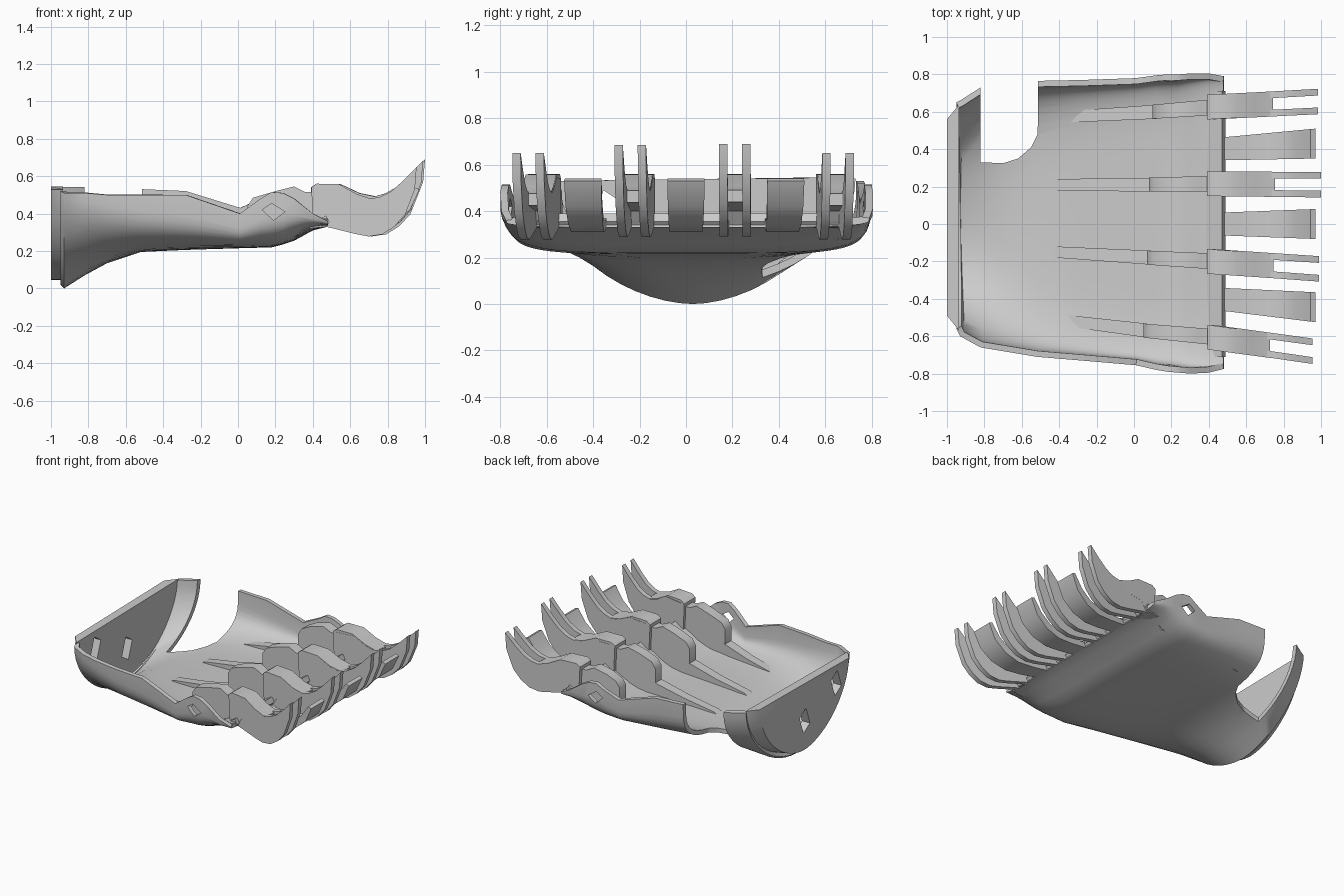
import bpy, bmesh, math

if "Cube" in bpy.data.objects:
    bpy.data.objects.remove(bpy.data.objects["Cube"])


def finish(name, bm, recalc=True):
    if recalc:
        bmesh.ops.recalc_face_normals(bm, faces=bm.faces)
    me = bpy.data.meshes.new(name)
    bm.to_mesh(me)
    bm.free()
    ob = bpy.data.objects.new(name, me)
    bpy.context.collection.objects.link(ob)
    return ob


def prism(name, ring_a, ring_b):
    """Solid between two matching outlines."""
    bm = bmesh.new()
    a = [bm.verts.new(p) for p in ring_a]
    b = [bm.verts.new(p) for p in ring_b]
    n = len(a)
    bm.faces.new(a)
    bm.faces.new(b[::-1])
    for i in range(n):
        bm.faces.new((a[i], b[i], b[(i + 1) % n], a[(i + 1) % n]))
    return finish(name, bm)


def plate(name, prof, y0, y1, w0, w1=None):
    """Side profile (x, z) given a width; centre and width vary along x."""
    w1 = w0 if w1 is None else w1
    xs = [p[0] for p in prof]
    lo, hi = min(xs), max(xs)

    def side(s):
        out = []
        for x, z in prof:
            t = (x - lo) / (hi - lo)
            out.append((x, y0 + (y1 - y0) * t + s * (w0 + (w1 - w0) * t) / 2, z))
        return out
    return prism(name, side(-1), side(1))


def apply_mods(ob):
    bpy.context.view_layer.objects.active = ob
    for m in list(ob.modifiers):
        bpy.ops.object.modifier_apply(modifier=m.name)


def cut(ob, cutter):
    cutter.hide_render = True
    m = ob.modifiers.new("cut", 'BOOLEAN')
    m.operation = 'DIFFERENCE'
    m.solver = 'EXACT'
    m.object = cutter
    apply_mods(ob)
    bpy.data.objects.remove(cutter)


def section(yl, yr, tl, tr, bot, n, steps=28):
    """Open U-shaped section: superellipse with exponent n."""
    out = []
    for j in range(steps + 1):
        a = math.pi * j / steps
        c, s = -math.cos(a), max(math.sin(a), 0)
        u = math.copysign(abs(c) ** (2 / n), c)
        v = s ** (2 / n)
        top = tl if c < 0 else tr
        if abs(c) < 1e-6:
            top = (tl + tr) / 2
        out.append(((yl + yr) / 2 + u * (yr - yl) / 2, top - v * (top - bot)))
    return out


# palm shell: x, left y, right y, left top, right top, bottom, squareness
stations = [
    (-.95, -.56, .65, .52, .54, .02, 1.8),
    (-.93, -.60, .66, .51, .54, .0, 1.8),
    (-.82, -.66, .73, .51, .54, .07, 2.0),
    (-.70, -.68, .74, .50, .53, .135, 2.5),
    (-.52, -.71, .765, .50, .53, .195, 3.5),
    (-.28, -.73, .77, .50, .52, .206, 4.5),
    (.01, -.755, .78, .40, .43, .215, 5.0),
    (.12, -.78, .795, .48, .48, .218, 5.0),
    (.18, -.79, .80, .515, .515, .22, 5.0),
    (.24, -.795, .80, .51, .51, .235, 5.0),
    (.30, -.80, .805, .48, .48, .255, 4.5),
    (.40, -.795, .805, .40, .41, .31, 4.0),
    (.48, -.775, .79, .36, .37, .33, 4.0)]
bm = bmesh.new()
rows = [[bm.verts.new((s[0], y, z)) for y, z in section(*s[1:])] for s in stations]
for r, q in zip(rows, rows[1:]):
    for j in range(len(r) - 1):
        bm.faces.new((r[j], r[j + 1], q[j + 1], q[j]))
shell = finish("palm_shell", bm, recalc=False)
sol = shell.modifiers.new("thickness", 'SOLIDIFY')
sol.thickness = .032
sol.offset = -1
apply_mods(shell)

# thumb opening and the two side strap eyelets
notch = [(-.82, 1), (-.82, .33), (-.70, .325), (-.62, .35), (-.55, .41), (-.515, .48), (-.51, 1)]
cut(shell, prism("notch_cutter", [(x, y, -1) for x, y in notch], [(x, y, 1) for x, y in notch]))
diamond = [(.13, .42), (.18, .455), (.25, .41), (.19, .365)]
cut(shell, plate("eyelet_cutter", diamond, 0, 0, 2.2))

# wrist end wall with two slots
wall_outline = section(-.49, .56, .53, .545, .045, 1.8)
wall = prism("wrist_end_wall", [(-1, y, z) for y, z in wall_outline],
             [(-.935, y + (y - .04) * .15, z) for y, z in wall_outline])
for yc, zc in ((-.34, .40), (.03, .26)):
    slot = [(-.06, -.04), (.015, -.09), (.06, .04), (-.015, .09)]
    cut(wall, prism("slot_cutter", [(-1.2, yc + y, zc + z) for y, z in slot],
                    [(-.8, yc + y, zc + z) for y, z in slot]))

# front lip of the palm
plate("front_lip", [(.38, .32), (.47, .33), (.49, .355), (.47, .39), (.38, .335)], 0, 0, 1.42)

# forked fingers: root y, tip y, tip x, tip height, arm start x, arm start y
fingers = [(.625, .655, .985, .65, .10, .60),
           (.215, .21, 1.0, .69, .08, .21),
           (-.20, -.24, .99, .685, .07, -.18),
           (-.605, -.68, .955, .65, .05, -.57)]
for i, (y0, y1, tx, tz, ax, ay) in enumerate(fingers, 1):
    k = (tx - .42) / .575

    def fit(prof):
        return [(.42 + (x - .42) * k, z + (tz - .69) * max(0, (x - .6) / .395)) for x, z in prof]
    blade = fit([(.42, .34), (.52, .32), (.65, .295), (.72, .29), (.80, .31), (.87, .36),
                 (.93, .43), (.985, .57), (.995, .69), (.92, .61), (.85, .545), (.79, .51),
                 (.72, .49), (.65, .505), (.57, .545), (.42, .54)])
    for s in (-1, 1):
        plate(f"finger_prong_{i}", blade, y0 + s * .048, y1 + s * .05, .036)
    cover = fit([(.40, .34), (.39, .54), (.42, .56), (.55, .557), (.65, .51), (.75, .49),
                 (.75, .44), (.65, .42), (.52, .40), (.48, .34)])
    plate(f"finger_cover_{i}", cover, y0, y0 + (y1 - y0) * .6, .132)
    # raised arm and low channel ridge leading back over the palm floor
    arm = [(ax, .24), (ax, .44), (ax + .03, .485), (.20, .52), (.30, .545), (.36, .515),
           (.43, .515), (.43, .345), (.30, .275)]
    plate(f"finger_arm_{i}", arm, ay, y0, .075, .085)
    ridge = [(-.42, .235), (-.40, .245), (-.15, .285), (ax + .02, .34), (ax + .02, .24)]
    back_y = {1: .57, 2: .21, 3: -.15, 4: -.51}[i]
    plate(f"channel_ridge_{i}", ridge, back_y, ay, .06, .075)

# curved tabs between the fingers
tab = [(.44, .335), (.60, .315), (.72, .31), (.83, .345), (.92, .42), (.97, .53),
       (.945, .54), (.88, .45), (.80, .39), (.70, .36), (.60, .36), (.44, .37)]
for i, (y0, y1) in enumerate(((.40, .43), (0, 0), (-.40, -.445)), 1):
    plate(f"finger_tab_{i}", tab, y0, y1, .12, .16)

# smooth shading with sharp edges kept
bpy.ops.object.select_all(action='SELECT')
bpy.context.view_layer.objects.active = shell
bpy.ops.object.shade_smooth_by_angle(angle=math.radians(42))
